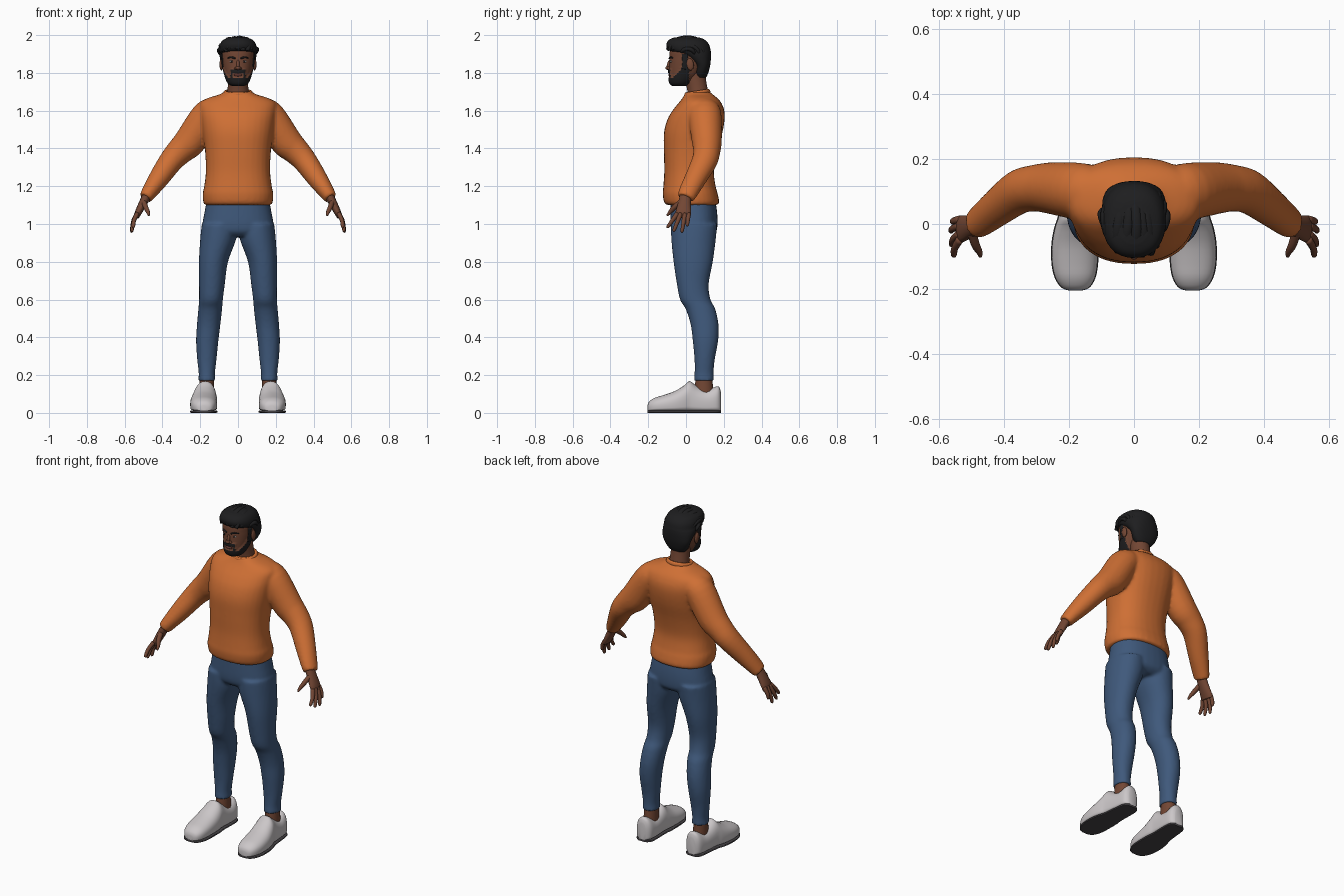
import bpy, bmesh, math, random
from mathutils import Vector

random.seed(4)
if "Cube" in bpy.data.objects:
    bpy.data.objects.remove(bpy.data.objects["Cube"])


def material(name, r, g, b):
    m = bpy.data.materials.new(name)
    m.use_nodes = True
    m.diffuse_color = (r, g, b, 1)
    bsdf = m.node_tree.nodes["Principled BSDF"]
    bsdf.inputs["Base Color"].default_value = (r, g, b, 1)
    bsdf.inputs["Roughness"].default_value = 0.8
    return m


ORANGE = material("orange knit", .62, .16, .035)
DENIM = material("blue denim", .05, .1, .2)
SKIN = material("brown skin", .17, .062, .034)
HAIR = material("black hair", .013, .013, .014)
SHOE = material("shoe white", .6, .57, .58)
SOLE = material("sole grey", .06, .055, .06)
EYE = material("eye white", .5, .45, .42)
LIP = material("lip brown", .16, .05, .04)


def smooth_rows(rows, n):
    """Catmull-Rom interpolation between rows of numbers."""
    out = []
    for i in range(len(rows) - 1):
        a, b, c, d = (rows[max(0, min(len(rows) - 1, i + k))] for k in (-1, 0, 1, 2))
        for k in range(n):
            t = k / n
            out.append([q + t * (r - p + t * (2*p - 5*q + 4*r - s + t * (3*q - 3*r + s - p))) / 2
                        for p, q, r, s in zip(a, b, c, d)])
    return out + [list(rows[-1])]


def power(v, e):
    return math.copysign(abs(v) ** (2 / e), v)


def circle(segs):
    return [math.tau * k / segs for k in range(segs)]


def body(rows, side=1, e=2.3, n=4, segs=32):
    """Level rings from rows of z, x centre, x radius, front y, back y."""
    return [[Vector((side * (cx + rx * power(math.cos(a), e)),
                     (f + b) / 2 + (b - f) / 2 * power(math.sin(a), e), z)) for a in circle(segs)]
            for z, cx, rx, f, b in smooth_rows(rows, n)]


def tube(rows, side=1, ref=(0, 1, 0), n=4, segs=14):
    """Rings along a path from rows of x, y, z, thickness, width."""
    rows = smooth_rows(rows, n)
    pts = [Vector(r[:3]) for r in rows]
    rings = []
    for i, (p, r) in enumerate(zip(pts, rows)):
        t = (pts[min(i + 1, len(pts) - 1)] - pts[max(i - 1, 0)]).normalized()
        u = Vector(ref)
        u = (u - t * u.dot(t)).normalized()
        v = t.cross(u)
        ring = [p + v * r[3] * math.cos(a) + u * r[4] * math.sin(a) for a in circle(segs)]
        rings.append([Vector((side * q.x, q.y, q.z)) for q in ring])
    return rings


def build(name, shells, mat, voxel=0):
    bm = bmesh.new()
    for rings in shells:
        vs = [[bm.verts.new(p) for p in ring] for ring in rings]
        for a, b in zip(vs, vs[1:]):
            for k in range(len(a)):
                j = (k + 1) % len(a)
                bm.faces.new((a[k], a[j], b[j], b[k]))
        bm.faces.new(vs[0])
        bm.faces.new(vs[-1])
    bmesh.ops.recalc_face_normals(bm, faces=bm.faces)
    me = bpy.data.meshes.new(name)
    bm.to_mesh(me)
    bm.free()
    ob = bpy.data.objects.new(name, me)
    bpy.context.collection.objects.link(ob)
    me.materials.append(mat)
    me.shade_smooth()
    if voxel:  # blend overlapping shells into one skin
        mod = ob.modifiers.new("blend", "REMESH")
        mod.mode, mod.voxel_size, mod.use_smooth_shade = "VOXEL", voxel, True
        mod = ob.modifiers.new("relax", "SMOOTH")
        mod.factor, mod.iterations = .5, 5
    return ob


def ball(name, loc, scale, mat, rot=0):
    bpy.ops.mesh.primitive_uv_sphere_add(segments=20, ring_count=12, radius=1, location=loc, rotation=(rot, 0, 0))
    ob = bpy.context.object
    ob.name, ob.scale = name, scale
    ob.data.materials.append(mat)
    ob.data.shade_smooth()
    return ob


BOTH = (("left", 1), ("right", -1))

# Sweater: torso and sleeves blended together
torso = [(1.1, 0, .176, -.1, .165), (1.115, 0, .184, -.116, .176), (1.16, 0, .187, -.123, .168),
         (1.2, 0, .179, -.12, .157), (1.28, 0, .17, -.115, .148), (1.38, 0, .174, -.117, .165),
         (1.48, 0, .187, -.117, .192), (1.55, 0, .196, -.1, .204), (1.6, 0, .202, -.072, .203),
         (1.64, 0, .2, -.04, .188), (1.665, 0, .165, -.02, .168), (1.685, 0, .1, -.008, .143),
         (1.7, 0, .075, 0, .126)]
sleeve = [(.12, .095, 1.6, .07, .08), (.165, .1, 1.572, .083, .088), (.25, .11, 1.443, .084, .08),
          (.305, .11, 1.388, .073, .072), (.355, .098, 1.333, .064, .068), (.42, .05, 1.24, .054, .058),
          (.465, .015, 1.175, .043, .052), (.49, -.002, 1.138, .036, .046)]
build("sweater", [body(torso)] + [tube(sleeve, s, segs=24) for _, s in BOTH], ORANGE, .009)
bpy.ops.mesh.primitive_torus_add(major_radius=1, minor_radius=.16, major_segments=40, minor_segments=10,
                                 location=(0, .06, 1.692), rotation=(.16, 0, 0))
collar = bpy.context.object
collar.name, collar.scale = "collar", (.068, .06, .09)
collar.data.materials.append(ORANGE)
collar.data.shade_smooth()

# Trousers: hips and legs blended together
hips = [(1.13, 0, .165, -.08, .155), (1.06, 0, .178, -.082, .165), (1, 0, .188, -.082, .167),
        (.96, 0, .18, -.075, .16), (.935, 0, .14, -.05, .13)]
leg = [(1, .1, .092, -.08, .165), (.92, .105, .095, -.078, .158), (.8, .13, .077, -.066, .142),
       (.68, .138, .068, -.048, .12), (.6, .143, .063, -.032, .13), (.55, .147, .063, -.002, .155),
       (.47, .155, .062, .024, .172), (.38, .163, .059, .036, .17), (.28, .165, .051, .045, .152),
       (.21, .165, .043, .045, .146), (.17, .165, .046, .041, .149)]
build("trousers", [body(hips)] + [body(leg, s, 2.1) for _, s in BOTH], DENIM, .009)

# Hands, ankles, shoes and soles
palm = [(.475, 0, 1.165, .024, .03), (.503, -.008, 1.11, .022, .034), (.528, -.014, 1.06, .018, .042),
        (.536, -.017, 1.035, .012, .038)]
thumb = [(.5, -.02, 1.12, .014, .016), (.488, -.062, 1.088, .013, .014), (.476, -.085, 1.062, .01, .01),
         (.472, -.1, 1.045, .005, .005)]
fingers = [((.534, -.046), (.556, -.1, .98)), ((.536, -.028), (.563, -.066, .96)),
           ((.536, -.006), (.565, -.022, .955)), ((.533, .014), (.56, .006, .988))]
last = [(-.204, .18, .02, .04), (-.195, .18, .042, .06), (-.165, .181, .061, .08), (-.12, .182, .07, .094),
        (-.06, .181, .071, .115), (-.01, .177, .066, .145), (.02, .174, .059, .168), (.06, .171, .056, .14),
        (.11, .168, .054, .122), (.155, .166, .05, .138), (.175, .166, .04, .138), (.185, .166, .025, .11)]


def shoe(side, grow=0, base=.012, height=None):
    rings = []
    for y, cx, w, h in smooth_rows(last, 3):
        h = height or h
        mid = base + (h - base) * .4
        ring = []
        for a in circle(28):
            c, s = math.cos(a), math.sin(a)
            e = 2.2 if s > 0 and not height else 6
            z = mid + (h - mid if s > 0 else mid - base) * power(s, e)
            ring.append(Vector((side * (cx + (w + grow) * power(c, e)), y, z)))
        rings.append(ring)
    return rings


for label, s in BOTH:
    shells = [tube(palm, s), tube(thumb, s)]
    for (x, y), tip in fingers:
        start, end = Vector((x, y, 1.055)), Vector(tip)
        mid = start.lerp(end, .5) + Vector((.006, 0, 0))
        shells.append(tube([(*start, .012, .013), (*mid, .011, .011), (*start.lerp(end, .9), .009, .009),
                            (*end, .004, .004)], s, n=3, segs=10))
    build(label + "_hand", shells, SKIN)
    build(label + "_ankle", [body([(.07, .166, .04, .04, .15), (.22, .165, .036, .055, .135)], s, 2)], SKIN)
    build(label + "_shoe", [shoe(s)], SHOE)
    build(label + "_sole", [shoe(s, .002, 0, .013)], SOLE)

# Neck and head
build("neck", [body([(1.64, 0, .066, .01, .125), (1.7, 0, .056, .008, .117), (1.77, 0, .053, -.005, .105),
                     (1.84, 0, .055, -.01, .1)], e=2)], SKIN)
skull = [(1.735, 0, .03, -.07, .0), (1.745, 0, .048, -.082, .02), (1.765, 0, .06, -.088, .045),
         (1.8, 0, .071, -.089, .08), (1.84, 0, .08, -.089, .105), (1.88, 0, .085, -.088, .115),
         (1.92, 0, .086, -.084, .115), (1.96, 0, .07, -.06, .1), (1.98, 0, .04, -.03, .07)]
head = build("head", [body(skull, e=2.1, n=7, segs=64)], SKIN)
head.data.materials.append(HAIR)


def bearded(p):
    x, y, z = abs(p.x), p.y, p.z
    if y > .015:
        return False
    jaw = z < 1.776 + max(0, y + .065) * 1.1
    moustache = x < .034 and 1.801 < z < 1.814
    corner = .026 < x < .036 and z < 1.812
    return jaw or moustache or corner


hairy = set()
for f in head.data.polygons:
    if bearded(f.center):
        f.material_index = 1
        hairy.update(f.vertices)
for v in [(i, head.data.vertices[i].normal.copy()) for i in hairy]:
    head.data.vertices[v[0]].co += v[1] * .005

# Face details
ball("nose_bridge", (0, -.09, 1.843), (.009, .011, .028), SKIN, -.25)
ball("nose_tip", (0, -.096, 1.826), (.013, .013, .01), SKIN)
ball("lips", (0, -.088, 1.789), (.022, .006, .007), LIP)
for label, s in BOTH:
    ball(label + "_nostril", (s * .011, -.089, 1.824), (.009, .01, .008), SKIN)
    ball(label + "_eye", (s * .033, -.0785, 1.86), (.013, .006, .0055), EYE)
    ball(label + "_iris", (s * .033, -.083, 1.86), (.005, .003, .005), HAIR)
    ball(label + "_ear", (s * .088, .022, 1.845), (.01, .019, .032), SKIN, .15)
    build(label + "_brow", [tube([(.014, -.088, 1.876, .004, .004), (.034, -.083, 1.883, .005, .005),
                                  (.053, -.069, 1.879, .003, .003)], s, (0, 0, 1))], HAIR)

# Hair: cap plus combed-back locks
cap = [(1.775, 0, .05, .055, .106), (1.8, 0, .07, .045, .118), (1.84, 0, .087, .045, .128),
       (1.88, 0, .096, .0, .132), (1.905, 0, .099, -.05, .132), (1.92, 0, .099, -.092, .13),
       (1.95, 0, .095, -.104, .122), (1.975, 0, .078, -.09, .1), (1.988, 0, .045, -.06, .07)]
locks = []
for i in range(11):
    lane = math.radians(-72 + 14.4 * i)
    begin = .3 + random.uniform(-.1, .12)
    lift = random.uniform(-.003, .004)
    path = []
    for k in range(7):
        phi = begin + (math.pi + .35 - begin) * k / 6
        r = (.01, .017, .017, .016, .015, .013, .004)[k]
        path.append((.092 * math.sin(lane) + .008 * math.sin(phi * 2 + i),
                     .008 - (.114 + lift) * math.cos(lane) * math.cos(phi),
                     1.9 + (.087 + lift) * math.cos(lane) * math.sin(phi), r * .75, r * 1.1))
    locks.append(tube(path, 1, (1, 0, 0), 3, 8))
build("hair", [body(cap)] + locks, HAIR)
for label, s in BOTH:
    build(label + "_sideburn", [tube([(.083, -.005, 1.9, .008, .018), (.082, -.006, 1.86, .006, .014),
                                      (.077, -.008, 1.82, .005, .014)], s)], HAIR)

# Keep hard edges crisp on the footwear
for ob in bpy.context.view_layer.objects:
    ob.select_set(ob.name.endswith(("_shoe", "_sole")))
    if ob.select_get():
        bpy.context.view_layer.objects.active = ob
bpy.ops.object.shade_smooth_by_angle(angle=math.radians(50))
